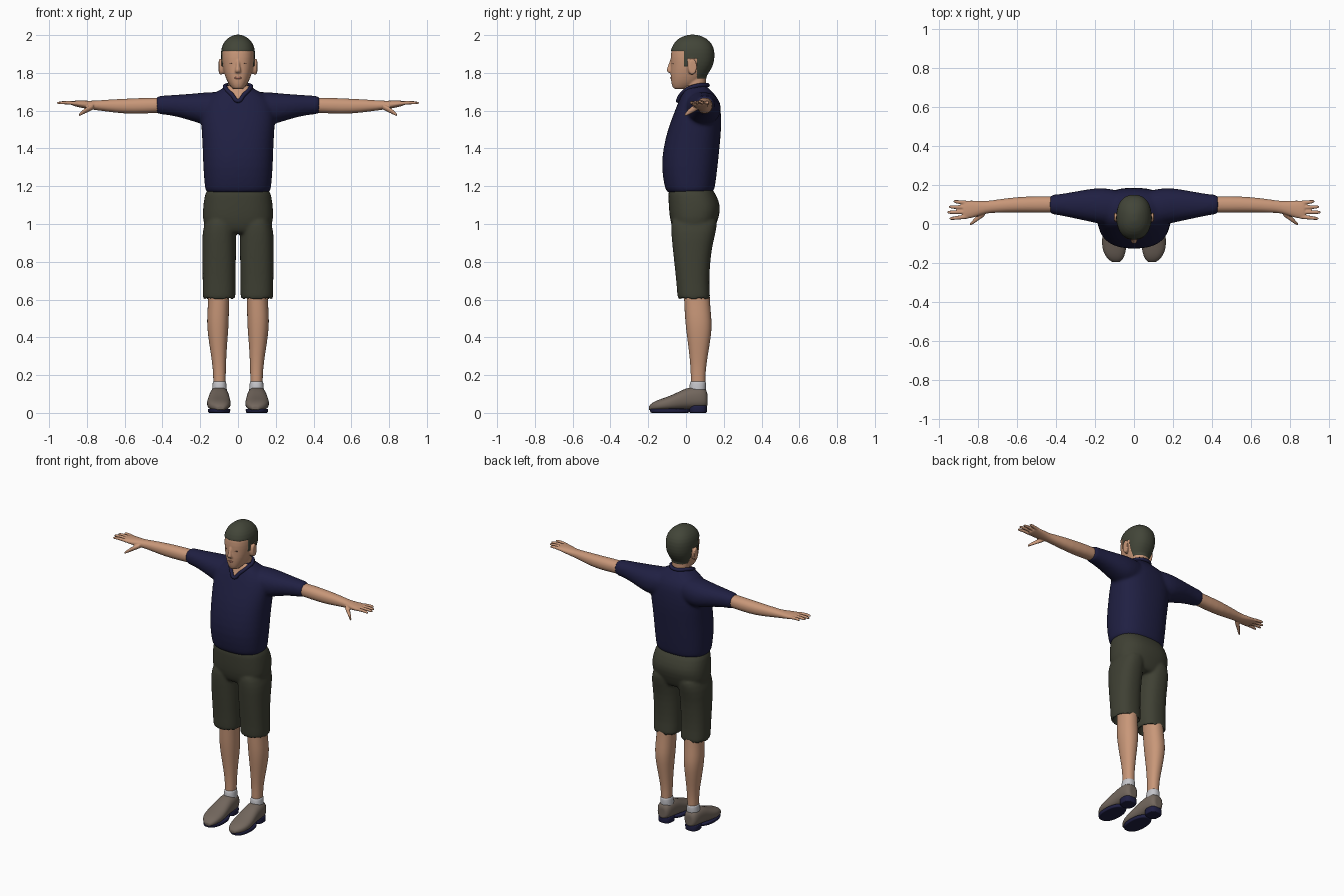
import bpy, bmesh, math
from mathutils import Vector

cube = bpy.data.objects.get("Cube")
if cube:
    bpy.data.objects.remove(cube)


def material(name, *rgb):
    m = bpy.data.materials.new(name)
    m.use_nodes = True
    m.diffuse_color = (*rgb, 1)
    m.node_tree.nodes["Principled BSDF"].inputs["Base Color"].default_value = (*rgb, 1)
    return m


SKIN = material("skin", .58, .31, .19)
HAIR = material("dark olive hair", .055, .06, .04)
NAVY = material("navy cloth", .014, .014, .055)
OLIVE = material("olive cloth", .05, .052, .034)
SOCK = material("pale grey sock", .55, .55, .58)
SHOE = material("taupe leather", .17, .135, .11)
LIP = material("lip", .42, .17, .12)
EYE = material("eye brown", .1, .05, .035)


def loft(bm, axis, sections, side=1, power=2.2, n=24):
    """Closed skin through rounded sections (position, centre a, centre b, radius a, radius b)."""
    first, last = sections[0], sections[-1]
    ends = [(*e[:3], e[3] * .75, e[4] * .75) for e in (first, last)]
    rings = []
    for t, ca, cb, ra, rb in [ends[0], *sections, ends[1]]:
        ring = []
        for i in range(n):
            c, s = math.cos(math.tau * i / n), math.sin(math.tau * i / n)
            a = ca + ra * math.copysign(abs(c) ** (2 / power), c)
            b = cb + rb * math.copysign(abs(s) ** (2 / power), s)
            p = {"x": (t, a, b), "y": (a, t, b), "z": (a, b, t)}[axis]
            ring.append(bm.verts.new((p[0] * side, p[1], p[2])))
        rings.append(ring)
    for r, q in zip(rings, rings[1:]):
        for i in range(n):
            j = (i + 1) % n
            bm.faces.new((r[i], r[j], q[j], q[i]))
    bm.faces.new(rings[0])
    bm.faces.new(rings[-1])


def bake(obj):
    """Replace an object with its evaluated mesh."""
    deps = bpy.context.evaluated_depsgraph_get()
    mesh = bpy.data.meshes.new_from_object(obj.evaluated_get(deps))
    name = obj.name
    bpy.data.objects.remove(obj)
    new = bpy.data.objects.new(name, mesh)
    bpy.context.collection.objects.link(new)
    for p in mesh.polygons:
        p.use_smooth = True
    return new


def finish(name, bm, mats, voxel=None, smooth=3):
    """Round the lofts, and fuse them into one skin if a voxel size is given."""
    bmesh.ops.recalc_face_normals(bm, faces=bm.faces)
    mesh = bpy.data.meshes.new(name + "_mesh")
    bm.to_mesh(mesh)
    bm.free()
    obj = bpy.data.objects.new(name, mesh)
    bpy.context.collection.objects.link(obj)
    obj.modifiers.new("round", "SUBSURF").levels = 1
    if voxel:
        r = obj.modifiers.new("fuse", "REMESH")
        r.mode, r.voxel_size = "VOXEL", voxel
        s = obj.modifiers.new("soften", "SMOOTH")
        s.factor, s.iterations = .5, smooth
    obj = bake(obj)
    obj.data.materials.clear()
    for m in mats:
        obj.data.materials.append(m)
    return obj


def part(name, axis, sections, mat, side=1, power=2.2):
    bm = bmesh.new()
    loft(bm, axis, sections, side, power)
    return finish(name, bm, [mat])


def paint(obj, planes, rule, puff=0):
    """Cut along planes, then give the second material to faces that meet the rule."""
    bm = bmesh.new()
    bm.from_mesh(obj.data)
    for co, no in planes:
        bmesh.ops.bisect_plane(bm, geom=bm.verts[:] + bm.edges[:] + bm.faces[:],
                               plane_co=co, plane_no=no, dist=1e-5)
    for f in bm.faces:
        f.material_index = int(rule(f.calc_center_median()))
        f.smooth = True
    bm.normal_update()
    for v in bm.verts:
        if puff and all(f.material_index for f in v.link_faces):
            v.co += v.normal * puff
    bm.to_mesh(obj.data)
    bm.free()


# Head, neck, nose and ears
bm = bmesh.new()
loft(bm, "z", [(1.715, 0, -.03, .028, .036), (1.735, 0, -.01, .045, .066),
               (1.76, 0, .005, .06, .085), (1.80, 0, .017, .075, .1),
               (1.84, 0, .03, .084, .111), (1.88, 0, .033, .088, .116),
               (1.93, 0, .035, .087, .112), (1.965, 0, .035, .07, .09),
               (1.988, 0, .035, .043, .058), (1.998, 0, .035, .015, .02)], power=2.3)
loft(bm, "z", [(1.65, 0, .06, .06, .055), (1.73, 0, .052, .053, .05),
               (1.81, 0, .055, .055, .055)])
loft(bm, "z", [(1.87, 0, -.077, .007, .007), (1.83, 0, -.085, .01, .013),
               (1.812, 0, -.088, .017, .017), (1.80, 0, -.083, .014, .01)])
for s in (1, -1):
    loft(bm, "x", [(.07, .025, 1.83, .016, .034), (.09, .032, 1.832, .024, .044),
                   (.102, .036, 1.834, .022, .04)], s)
head = finish("head", bm, [SKIN, HAIR], .005, 2)
Z, Y = Vector((0, 0, 1)), Vector((0, 1, 0))
paint(head, [(Z * h, Z) for h in (1.915, 1.875, 1.835, 1.77)] + [(Y * d, Y) for d in (-.01, .008, .058)],
      lambda c: c.z > 1.915 or (c.y > -.01 and c.z > 1.875)
      or (-.01 < c.y < .008 and c.z > 1.835) or (c.y > .058 and c.z > 1.77), .004)

# Face details
part("lips", "z", [(1.767, 0, -.074, .012, .006), (1.773, 0, -.076, .022, .009),
                   (1.779, 0, -.075, .014, .007)], LIP)
for s, label in ((1, "left"), (-1, "right")):
    part(label + "_eye", "x", [(.021, -.072, 1.848, .003, .001), (.034, -.072, 1.849, .006, .004),
                               (.048, -.065, 1.848, .004, .001)], EYE, s)

# Shirt: torso fused with both sleeves
bm = bmesh.new()
loft(bm, "z", [(1.165, 0, .022, .174, .126), (1.2, 0, .02, .177, .135),
               (1.3, 0, .018, .186, .15), (1.4, 0, .028, .188, .15),
               (1.5, 0, .045, .194, .143), (1.58, 0, .06, .2, .127),
               (1.65, 0, .07, .185, .11), (1.69, 0, .065, .135, .085),
               (1.715, 0, .055, .085, .068), (1.735, 0, .05, .06, .058)], power=2.4)
for s in (1, -1):
    loft(bm, "x", [(.06, .08, 1.62, .09, .08), (.15, .09, 1.61, .096, .09),
                   (.21, .096, 1.613, .088, .08), (.3, .097, 1.625, .07, .061),
                   (.38, .099, 1.63, .054, .051), (.432, .1, 1.63, .05, .048)], s)
shirt = finish("shirt", bm, [NAVY, SKIN], .01, 4)
tip = Vector((0, 0, 1.652))
paint(shirt, [(tip, Vector((1, 0, -1))), (tip, Vector((1, 0, 1))), (Y * .02, Y)],
      lambda c: c.y < .02 and c.z > tip.z + abs(c.x) and abs(c.x) < .075)

# Collar roll around the neck and down to the V
curve = bpy.data.curves.new("collar_path", "CURVE")
curve.dimensions = "3D"
curve.bevel_depth, curve.bevel_resolution = .011, 3
spline = curve.splines.new("BEZIER")
half = [(.03, -.028, 1.682), (.062, .01, 1.715), (.066, .06, 1.732)]
path = [(0, -.042, 1.652), *half, (0, .115, 1.735), *[(-x, y, z) for x, y, z in reversed(half)]]
spline.bezier_points.add(len(path) - 1)
for bp, co in zip(spline.bezier_points, path):
    bp.co = co
    bp.handle_left_type = bp.handle_right_type = "AUTO"
spline.use_cyclic_u = True
collar = bpy.data.objects.new("collar", curve)
bpy.context.collection.objects.link(collar)
collar = bake(collar)
collar.data.materials.clear()
collar.data.materials.append(NAVY)

# Shorts: hips fused with two hollow-hemmed legs
bm = bmesh.new()
loft(bm, "z", [(.95, 0, .04, .15, .1), (1.0, 0, .04, .188, .122), (1.07, 0, .047, .188, .138),
               (1.12, 0, .042, .183, .135), (1.19, 0, .023, .17, .12)], power=2.5)
for s in (1, -1):
    loft(bm, "z", [(1.03, .09, .045, .08, .125), (.96, .1, .04, .09, .12),
                   (.88, .1, .033, .09, .105), (.78, .1, .033, .089, .094),
                   (.68, .1, .036, .087, .086), (.605, .1, .042, .088, .088),
                   (.6, .1, .042, .08, .08), (.606, .1, .042, .07, .07),
                   (.66, .1, .042, .068, .068)], s, 2.4)
finish("shorts", bm, [OLIVE], .009, 3)

for s, label in ((1, "left"), (-1, "right")):
    # Forearm and hand
    bm = bmesh.new()
    loft(bm, "x", [(.38, .1, 1.63, .042, .04), (.5, .1, 1.626, .043, .042),
                   (.6, .099, 1.623, .04, .04), (.7, .092, 1.627, .034, .031),
                   (.76, .086, 1.628, .03, .024), (.81, .078, 1.632, .042, .021),
                   (.86, .073, 1.638, .048, .016), (.878, .073, 1.639, .045, .012)], s)
    for y0, y1, end in ((.037, .028, .947), (.061, .06, .958), (.085, .088, .95), (.109, .116, .926)):
        loft(bm, "x", [(.85, y0, 1.637, .011, .011), (.905, (y0 + y1) / 2, 1.644, .01, .01),
                       (end - .008, y1, 1.641, .009, .008), (end, y1, 1.64, .005, .005)], s, n=12)
    loft(bm, "x", [(.765, .06, 1.622, .02, .016), (.8, .034, 1.606, .017, .016),
                   (.828, .008, 1.587, .011, .012), (.842, -.003, 1.577, .006, .007)], s, n=12)
    finish(label + "_arm", bm, [SKIN], .004, 2)

    # Lower leg and sock
    part(label + "_leg", "z", [(.68, .1, .055, .058, .07), (.6, .102, .058, .055, .068),
                               (.52, .106, .063, .058, .07), (.45, .107, .069, .057, .07),
                               (.36, .105, .068, .047, .057), (.27, .1, .066, .037, .044),
                               (.2, .098, .064, .033, .038), (.14, .098, .064, .033, .04)], SKIN, s)
    part(label + "_sock", "z", [(.1, .098, .06, .042, .045), (.145, .098, .062, .037, .044),
                                (.168, .098, .064, .036, .042)], SOCK, s)

    # Shoe upper, front sole and heel
    part(label + "_shoe", "y", [(.113, .1, .07, .026, .035), (.102, .1, .08, .046, .056),
                                (.05, .1, .08, .052, .06), (0, .1, .076, .054, .056),
                                (-.05, .101, .06, .06, .046), (-.1, .102, .048, .065, .036),
                                (-.15, .1, .04, .057, .029), (-.182, .095, .032, .038, .02),
                                (-.196, .092, .026, .018, .01)], SHOE, s, 2.4)
    part(label + "_sole", "z", [(0, .1, -.085, .056, .1), (.003, .1, -.085, .058, .104),
                                (.017, .1, -.085, .061, .108), (.022, .1, -.085, .058, .104)], NAVY, s, 2.3)
    part(label + "_heel", "z", [(0, .1, .064, .044, .045), (.004, .1, .064, .046, .047),
                                (.036, .1, .064, .047, .048), (.04, .1, .064, .045, .045)], NAVY, s, 2.6)
